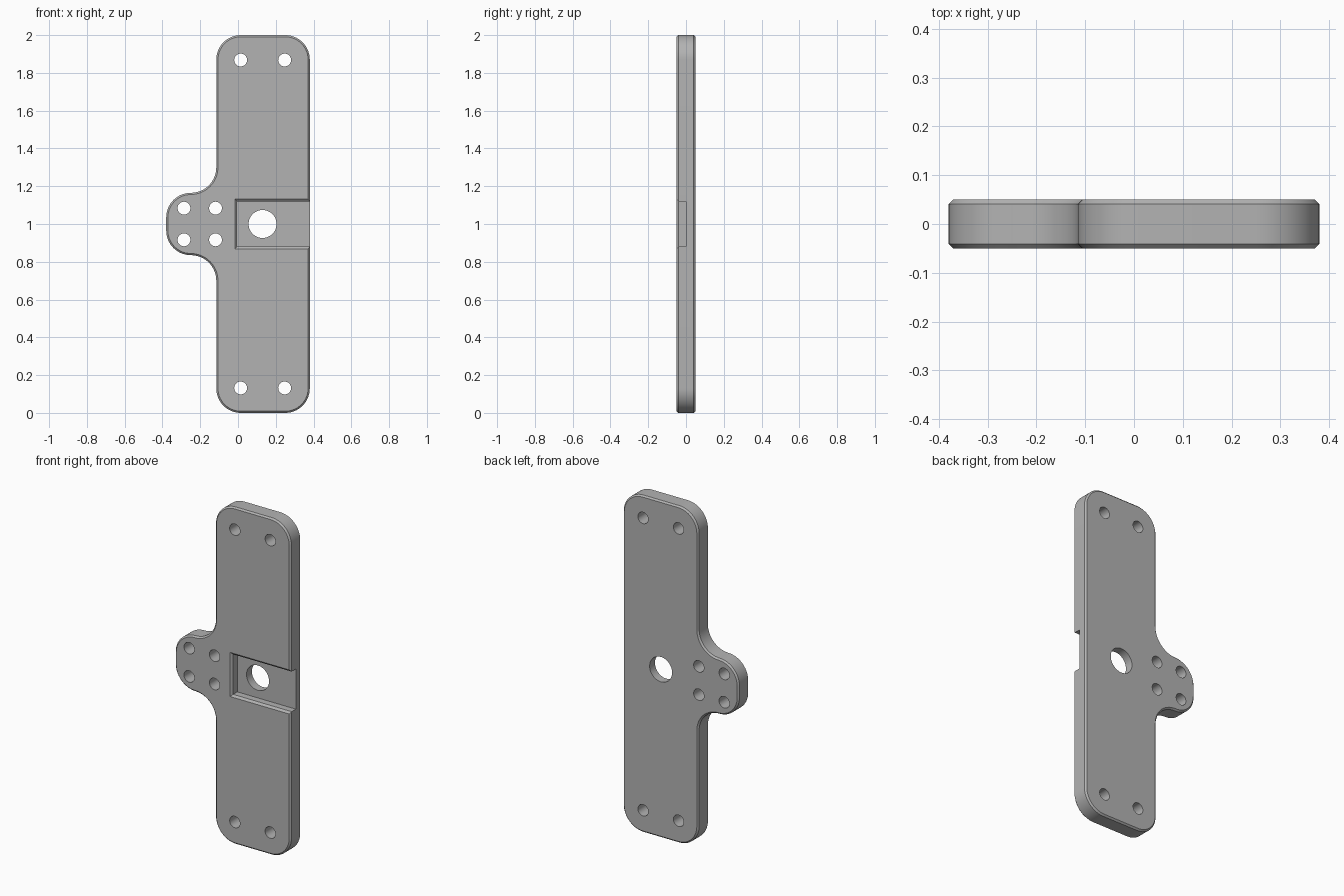
import bpy
import bmesh
from math import cos, sin, radians

cube = bpy.data.objects.get("Cube")
if cube:
    bpy.data.objects.remove(cube, do_unlink=True)

HALF = 0.05       # half the plate thickness
CHAMFER = 0.009
STEPS = 14        # segments per rounded corner

grey = bpy.data.materials.new("machined grey")
grey.use_nodes = True
colour = (0.45, 0.45, 0.45, 1)
grey.diffuse_color = colour
grey.node_tree.nodes["Principled BSDF"].inputs["Base Color"].default_value = colour


def arc(x, z, r, start, end):
    angles = [radians(start + (end - start) * i / STEPS) for i in range(STEPS + 1)]
    return [(x + r * cos(a), z + r * sin(a)) for a in angles]


def outline(inset):
    """Upper half of the plate outline, mirrored about z = 1."""
    corner, fillet = 0.13 - inset, 0.135 + inset
    top = arc(0.25, 1.87, corner, 0, 90)             # bar corners
    top += arc(0.015, 1.87, corner, 90, 180)
    top += arc(-0.25, 1.30, fillet, 0, -90)          # blend into the tab
    top += arc(-0.25, 1.035, corner, 90, 180)        # tab corner
    return top + [(x, 2 - z) for x, z in reversed(top)]


def rectangle(x0, x1, half_height):
    return [(x1, 1 + half_height), (x0, 1 + half_height),
            (x0, 1 - half_height), (x1, 1 - half_height)]


def loft(bm, layers):
    """Closed solid through (y, loop of x-z points) layers."""
    rings = [[bm.verts.new((x, y, z)) for x, z in loop] for y, loop in layers]
    n = len(rings[0])
    for a, b in zip(rings, rings[1:]):
        for i in range(n):
            j = (i + 1) % n
            bm.faces.new((a[i], a[j], b[j], b[i]))
    bm.faces.new(rings[0])
    bm.faces.new(rings[-1])


def make(name, solids):
    bm = bmesh.new()
    for layers in solids:
        loft(bm, layers)
    bmesh.ops.recalc_face_normals(bm, faces=bm.faces)
    mesh = bpy.data.meshes.new(name)
    bm.to_mesh(mesh)
    bm.free()
    mesh.materials.append(grey)
    obj = bpy.data.objects.new(name, mesh)
    bpy.context.collection.objects.link(obj)
    return obj


def drill(x, z, r):
    circle = [(x + r * cos(radians(a)), z + r * sin(radians(a)))
              for a in range(0, 360, 9)]
    return [(-0.1, circle), (0.1, circle)]


# Chamfered plate with side tab
plate = make("mounting_plate", [[
    (-HALF, outline(CHAMFER)), (CHAMFER - HALF, outline(0)),
    (HALF - CHAMFER, outline(0)), (HALF, outline(CHAMFER))]])

# Side-opening pocket with a chamfered mouth
pocket = make("pocket_cutter", [[
    (0, rectangle(-0.004, 0.5, 0.119)),
    (-0.039, rectangle(-0.004, 0.5, 0.119)),
    (-0.059, rectangle(-0.026, 0.5, 0.141))]])

# Bolt holes in the bar ends and in the tab, then the central bore
bolts = [(x, z, 0.034) for x in (0.014, 0.247) for z in (0.132, 1.868)]
bolts += [(x, z, 0.034) for x in (-0.286, -0.119) for z in (0.916, 1.084)]
bolt_holes = make("bolt_hole_cutter", [drill(*b) for b in bolts])
bore = make("bore_cutter", [drill(0.13, 1.0, 0.074)])

bpy.ops.object.select_all(action="DESELECT")
bpy.context.view_layer.objects.active = plate
plate.select_set(True)
for cutter in (pocket, bolt_holes, bore):
    cutter.hide_render = True
    mod = plate.modifiers.new(cutter.name, "BOOLEAN")
    mod.operation = "DIFFERENCE"
    mod.solver = "EXACT"
    mod.object = cutter
    bpy.ops.object.modifier_apply(modifier=mod.name)
    bpy.data.objects.remove(cutter, do_unlink=True)

bpy.ops.object.shade_smooth_by_angle(angle=radians(30))
